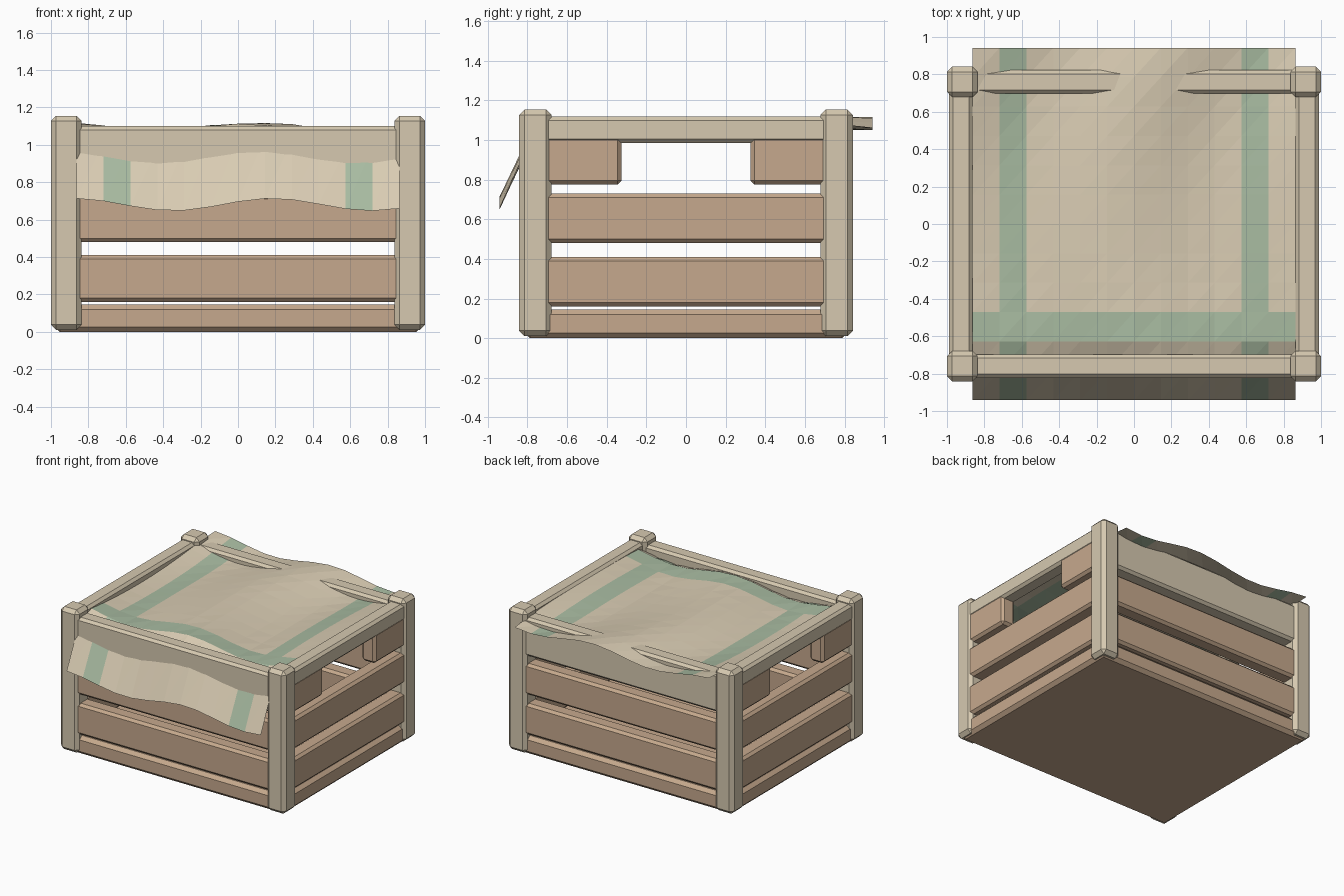
import bpy, bmesh, math
from mathutils import Vector

cube = bpy.data.objects.get("Cube")
if cube:
    bpy.data.objects.remove(cube, do_unlink=True)


def material(name, rgb):
    lin = [((c / 255 + 0.055) / 1.055) ** 2.4 for c in rgb] + [1.0]
    m = bpy.data.materials.new(name)
    m.use_nodes = True
    m.diffuse_color = lin
    m.node_tree.nodes["Principled BSDF"].inputs["Base Color"].default_value = lin
    return m


PALE = material("pale_wood", (214, 201, 176))
BROWN = material("brown_wood", (198, 169, 141))
LINEN = material("linen", (217, 204, 179))
GREEN = material("green_stripe", (168, 187, 161))


def add_object(name, bm, *mats):
    mesh = bpy.data.meshes.new(name)
    bm.to_mesh(mesh)
    bm.free()
    for m in mats:
        mesh.materials.append(m)
    obj = bpy.data.objects.new(name, mesh)
    bpy.context.collection.objects.link(obj)
    return obj


def board(name, centre, size, mat, bevel=0.02):
    """Chamfered box."""
    bm = bmesh.new()
    bmesh.ops.create_cube(bm, size=1)
    bmesh.ops.scale(bm, vec=Vector(size), verts=bm.verts)
    bmesh.ops.translate(bm, vec=Vector(centre), verts=bm.verts)
    bmesh.ops.bevel(bm, geom=bm.edges[:], offset=bevel, segments=1, affect='EDGES')
    return add_object(name, bm, mat)


PX, PY, DEPTH = 0.918, 0.76, 0.125   # post centres and board depth
SX = 0.926                           # side board centre


def span(lo, hi):
    return (lo + hi) / 2, hi - lo


# Solid floor
board("floor", (0, 0, 0.073), (1.96, 1.63, 0.146), BROWN, 0.027)

# Corner posts
zc, zh = span(0.01, 1.155)
for sx, lr in ((1, "left"), (-1, "right")):
    for sy, fb in ((-1, "front"), (1, "back")):
        board(f"{fb}_{lr}_post", (sx * PX, sy * PY, zc), (0.164, 0.164, zh), PALE, 0.028)

# Slats on all four sides
for row, (lo, hi) in (("lower", (0.16, 0.41)), ("upper", (0.48, 0.73))):
    zc, zh = span(lo, hi)
    for s, fb, lr in ((-1, "front", "right"), (1, "back", "left")):
        board(f"{fb}_{row}_slat", (0, s * PY, zc), (1.76, DEPTH, zh), BROWN)
        board(f"{lr}_{row}_slat", (s * SX, 0, zc), (DEPTH, 1.44, zh), BROWN)

# Top rails, and the boards either side of the hand holes
for s, fb, lr in ((-1, "front", "right"), (1, "back", "left")):
    zc, zh = span(0.79, 1.1)
    board(f"{fb}_rail", (0, s * PY, zc), (1.76, DEPTH, zh), PALE)
    zc, zh = span(0.985, 1.12)
    board(f"{lr}_rail", (s * SX, 0, zc), (DEPTH, 1.44, zh), PALE)
    zc, zh = span(0.775, 1.02)
    yc, yw = span(0.325, 0.72)
    for t, end in ((-1, "front"), (1, "back")):
        board(f"{lr}_{end}_handle_board", (s * SX, t * yc, zc), (DEPTH - 0.004, yw, zh), BROWN)

# Draped cloth: a coarse rippled grid whose first row hangs over the front
N = 12
HALF_X, HALF_Y = 0.8625, 0.942


def cloth_height(x, y, row):
    peak = -0.12 + 0.34 * y * y
    ripple = 0.033 * math.cos(5.93 * (x - peak))
    if row == 0:
        return 0.68 + ripple
    if row == 1:
        return 1.01 + ripple
    return 1.084 - 0.02 * max(0, 0.6 - y * y) + ripple


bm = bmesh.new()
grid = []
for j in range(N + 1):
    y = HALF_Y * (2 * j / N - 1)
    line = []
    for i in range(N + 1):
        x = HALF_X * (2 * i / N - 1)
        line.append(bm.verts.new((x, y, cloth_height(x, y, j))))
    grid.append(line)
for j in range(N):
    for i in range(N):
        f = bm.faces.new((grid[j][i], grid[j][i + 1], grid[j + 1][i + 1], grid[j + 1][i]))
        # One column in from each side and one row behind the front are striped
        f.material_index = int(i in (1, N - 2) or j == 2)
bmesh.ops.triangulate(bm, faces=bm.faces[:], quad_method='FIXED')
add_object("cloth", bm, LINEN, GREEN)
